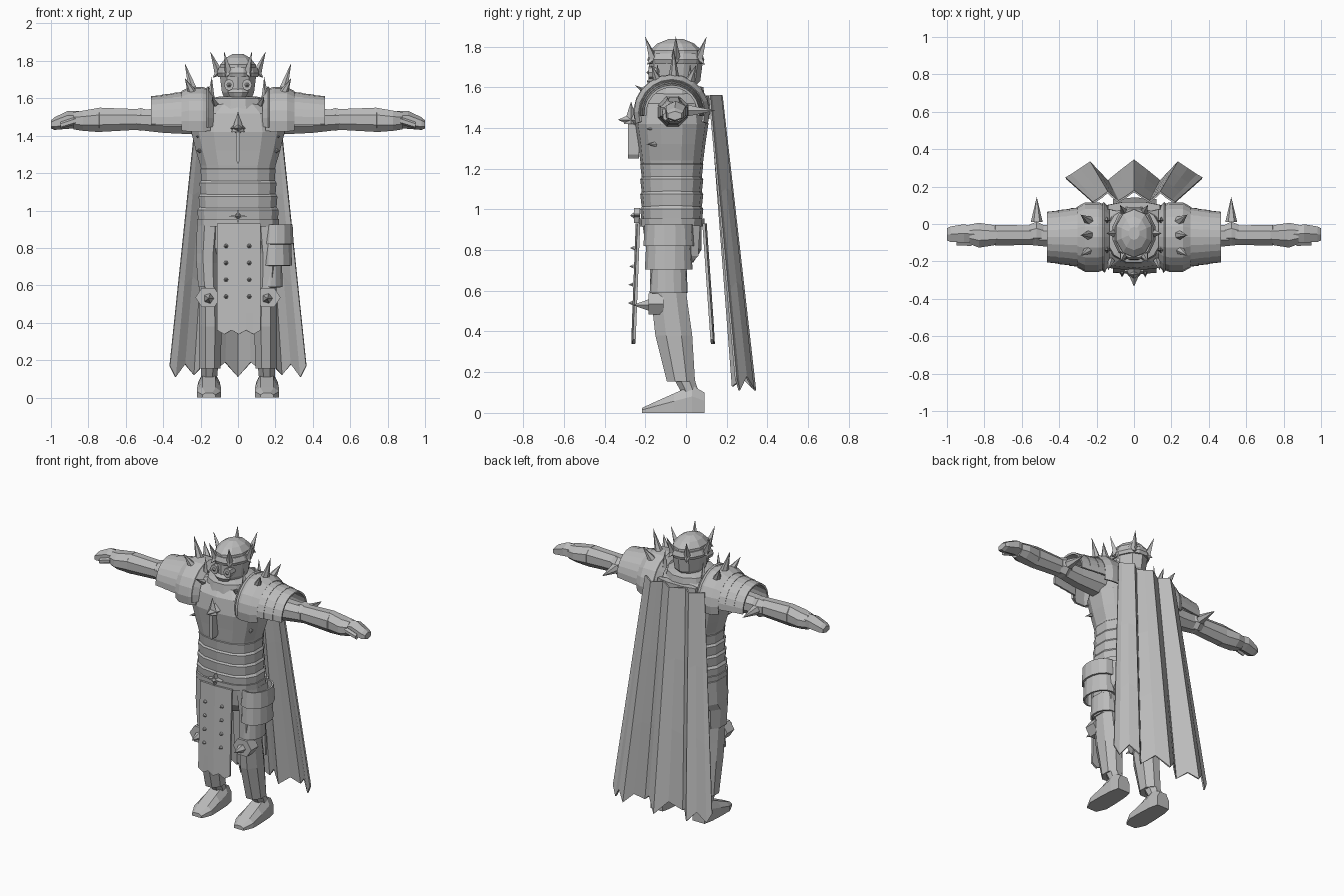
import bpy, bmesh, math
from mathutils import Vector

if "Cube" in bpy.data.objects:
    bpy.data.objects.remove(bpy.data.objects["Cube"])

grey = bpy.data.materials.new("plain_grey")
grey.diffuse_color = (0.5, 0.5, 0.5, 1)
grey.use_nodes = True
grey.node_tree.nodes["Principled BSDF"].inputs["Base Color"].default_value = grey.diffuse_color


def finish(name, bm, thick=0):
    bmesh.ops.recalc_face_normals(bm, faces=bm.faces)
    me = bpy.data.meshes.new(name)
    bm.to_mesh(me)
    bm.free()
    me.materials.append(grey)
    ob = bpy.data.objects.new(name, me)
    bpy.context.collection.objects.link(ob)
    if thick:
        m = ob.modifiers.new("thickness", "SOLIDIFY")
        m.thickness, m.offset = thick, 0
    return ob


def skin(name, rows, closed=True, thick=0):
    """Bridge rows of points; closed rows are capped."""
    bm = bmesh.new()
    vs = [[bm.verts.new(p) for p in r] for r in rows]
    n = len(vs[0])
    for a, b in zip(vs, vs[1:]):
        for i in range(n if closed else n - 1):
            j = (i + 1) % n
            bm.faces.new((a[i], a[j], b[j], b[i]))
    if closed:
        bm.faces.new(vs[0])
        bm.faces.new(vs[-1])
    return finish(name, bm, thick)


def column(name, rings, n=10, turn=0.5, power=1.0):
    """Vertical loft, rings are (z, cx, cy, rx, ry); power < 1 squares the section."""
    rows = []
    for z, cx, cy, rx, ry in rings:
        row = []
        for i in range(n):
            a = 2 * math.pi * (i + turn) / n
            c, s = math.cos(a), math.sin(a)
            row.append((cx + rx * math.copysign(abs(c) ** power, c),
                        cy + ry * math.copysign(abs(s) ** power, s), z))
        rows.append(row)
    return skin(name, rows)


def limb(name, rings, n=8):
    """Sideways loft, rings are (x, cy, cz, ry, rz)."""
    ang = [2 * math.pi * (i + 0.5) / n for i in range(n)]
    return skin(name, [[(x, cy + ry * math.cos(a), cz + rz * math.sin(a)) for a in ang]
                       for x, cy, cz, ry, rz in rings])


def shell(name, rings, low, n=12, cy=-0.07, cz=1.475):
    """Open arc plate over the shoulder, rings are (x, radius)."""
    a0, a1 = math.radians(-low), math.radians(180 + low)
    ang = [a0 + (a1 - a0) * i / n for i in range(n + 1)]
    return skin(name, [[(x, cy + r * math.cos(a), cz + r * math.sin(a)) for a in ang]
                       for x, r in rings], False, 0.012)


def spike(name, base, tip, r, n=5):
    base, tip = Vector(base), Vector(tip)
    d = tip - base
    q = d.to_track_quat('Z', 'Y')
    bm = bmesh.new()
    ring = [bm.verts.new(base + q @ Vector((r * math.cos(t), r * math.sin(t), 0)))
            for t in [2 * math.pi * i / n for i in range(n)]]
    top = bm.verts.new(tip)
    for i in range(n):
        bm.faces.new((ring[i], ring[(i + 1) % n], top))
    bm.faces.new(ring)
    return finish(name, bm)


def prism(name, pts, y0, y1):
    """Extrude an x-z outline along y."""
    return skin(name, [[(x, y, z) for x, z in pts] for y in (y0, y1)])


# Torso
column("breastplate", [(1.21, 0, -0.07, .20, .15), (1.24, 0, -0.07, .205, .155),
       (1.32, 0, -0.07, .23, .165), (1.42, 0, -0.07, .255, .18),
       (1.52, 0, -0.07, .23, .165), (1.57, 0, -0.06, .15, .14)], 14, 0.5, 0.8)
for i, w in enumerate((.222, .215, .21, .205)):
    z = 0.94 + 0.073 * i
    column("waist_band", [(z, 0, -.07, w - .005, .148), (z + .062, 0, -.07, w, .155),
                          (z + .08, 0, -.07, w - .012, .142)], 14, 0.5, 0.8)
column("belt", [(.915, 0, -.07, .222, .16), (.955, 0, -.07, .225, .162)], 14, 0.5, 0.8)
column("pelvis", [(.74, 0, -.06, .13, .1), (.8, 0, -.06, .2, .14), (.93, 0, -.07, .21, .15)], 12)
column("neck_collar", [(1.54, 0, -.06, .165, .16), (1.60, 0, -.06, .15, .15),
                       (1.61, 0, -.06, .10, .11)], 12)
star = [(r * math.sin(k * math.pi / 4), .97 + .75 * r * math.cos(k * math.pi / 4))
        for k, r in enumerate((.05, .014) * 4)]
prism("belt_star", star, -.255, -.225)
spike("belt_star_point", (0, -.25, .97), (0, -.275, .97), .02, 4)

# Chest ornament
spike("chest_arrow_upper", (0, -.27, 1.42), (0, -.27, 1.53), .035, 4)
spike("chest_arrow_point", (0, -.24, 1.44), (0, -.335, 1.44), .042, 4)
prism("chest_blade", [(-.012, 1.43), (.012, 1.43), (.012, 1.27), (0, 1.25), (-.012, 1.27)], -.285, -.23)

# Head, mask and crown
column("head", [(1.59, 0, -.06, .07, .09), (1.63, 0, -.055, .09, .125), (1.72, 0, -.05, .102, .132),
       (1.78, 0, -.05, .10, .128), (1.815, 0, -.05, .07, .09), (1.837, 0, -.05, .03, .035)], 10)
column("crown_band", [(1.715, 0, -.05, .11, .138), (1.735, 0, -.05, .118, .145),
                      (1.765, 0, -.05, .105, .135)], 12)
column("mask_jaw", [(1.6, 0, -.15, .04, .03), (1.63, 0, -.155, .06, .04), (1.65, 0, -.14, .05, .04)], 8)
for k in range(6):
    a = k * math.pi / 3
    c, s = math.cos(a), math.sin(a)
    spike("crown_spike", (.105 * c, -.05 + .13 * s, 1.742), (.148 * c, -.05 + .175 * s, 1.85), .022, 4)
    spike("crown_barb", (.108 * c, -.05 + .135 * s, 1.735), (.135 * c, -.05 + .165 * s, 1.71), .018, 4)

# Long front and back cloths, with a ragged hem
for name, y0, y1 in (("front_cloth", -.24, -.262), ("back_cloth", .095, .135)):
    rows = []
    for j in range(7):
        t = j / 6
        rows.append([(-.112 + .233 * i / 6, y0 + (y1 - y0) * t + .008 * abs(i - 3) / 3 * (1 if y0 < 0 else -1),
                      .93 - .57 * t - (.022 * (i % 2) if j == 6 else 0)) for i in range(7)])
    skin(name, rows, False, .014)
for x in (-.064, .06):
    for z in (.54, .63, .72, .81):
        y = -.249 - .022 * (.93 - z) / .57
        spike("cloth_rivet", (x, y, z), (x, y - .022, z), .012, 6)

# Cape: half of the fold columns as (x, y, bottom z, top y), mirrored
half = [(.365, .245, .17, .115), (.335, .262, .11, .125), (.285, .295, .18, .145), (.235, .33, .12, .17),
        (.19, .28, .17, .145), (.14, .23, .13, .12), (.07, .285, .19, .145)]
cols = [(-x, y, z, t) for x, y, z, t in half] + [(0, .34, .11, .175)] + half[::-1]
skin("cape", [[(x * (.6 + .4 * f), t + (y - t) * f, 1.56 + (z - 1.56) * f) for x, y, z, t in cols]
              for f in (0, .33, .66, 1)], False, .01)
column("cape_mount", [(1.5, 0, .09, .16, .03), (1.56, 0, .09, .15, .03)], 8)

for s, side in ((-1, "right"), (1, "left")):
    # Goggle eyes and chest rivets
    ring = [(s * .048 + .027 * math.cos(k * math.pi / 4), 1.672 + .031 * math.sin(k * math.pi / 4))
            for k in range(8)]
    prism(side + "_goggle", ring, -.185, -.13)
    spike(side + "_pupil", (s * .048, -.184, 1.672), (s * .048, -.196, 1.672), .014, 6)
    for z in (1.32, 1.395):
        spike(side + "_chest_rivet", (s * .2, -.15, z), (s * .225, -.195, z), .014, 6)

    # Shoulder plates and spikes
    shell(side + "_pauldron", [(s * .15, .165), (s * .19, .18), (s * .26, .18), (s * .30, .158)], 17)
    shell(side + "_pauldron_rim", [(s * .135, .15), (s * .165, .185)], 10)
    for i in range(3):
        shell(side + "_shoulder_band", [(s * (.28 + .06 * i), .155 - .009 * i),
                                        (s * (.345 + .06 * i), .148 - .009 * i)], 6)
    for a, length in ((-28, .10), (0, .15), (28, .10)):
        sy, cz = math.sin(math.radians(a)), math.cos(math.radians(a))
        spike(side + "_pauldron_spike", (s * .24, -.06 + .16 * sy, 1.475 + .165 * cz),
              (s * .285, -.06 + (.16 + length) * sy * .9, 1.475 + (.165 + length) * cz), .028, 6)
    for y in (-.14, .02):
        spike(side + "_collar_spike", (s * .145, y, 1.6), (s * .14, y, 1.715), .02, 4)
    spike(side + "_throat_spike", (s * .12, -.19, 1.57), (s * .14, -.25, 1.61), .018, 4)

    # Arm, gauntlet and hand
    limb(side + "_upper_arm", [(s * .12, -.065, 1.48, .085, .085), (s * .4, -.065, 1.48, .068, .07),
                               (s * .54, -.06, 1.485, .058, .058)])
    limb(side + "_elbow", [(s * .485, -.055, 1.487, .055, .055), (s * .52, -.05, 1.487, .068, .066),
                           (s * .56, -.055, 1.487, .055, .055)])
    limb(side + "_forearm", [(s * .54, -.06, 1.487, .056, .06), (s * .74, -.06, 1.485, .06, .07),
                             (s * .75, -.06, 1.485, .052, .058), (s * .86, -.06, 1.48, .05, .05)])
    limb(side + "_gauntlet_cuff", [(s * .73, -.06, 1.485, .055, .072), (s * .83, -.06, 1.48, .072, .058),
                                   (s * .88, -.055, 1.48, .055, .05)])
    limb(side + "_hand", [(s * .85, -.055, 1.485, .048, .046), (s * .91, -.05, 1.485, .056, .048),
                          (s * .98, -.055, 1.465, .048, .034), (s * 1.0, -.055, 1.46, .038, .022)], 6)
    limb(side + "_thumb", [(s * .87, -.1, 1.48, .02, .02), (s * .95, -.1, 1.455, .016, .018)], 6)
    spike(side + "_elbow_spike", (s * .52, .01, 1.485), (s * .52, .145, 1.485), .032, 6)

    # Leg, knee guard and boot
    column(side + "_thigh", [(.59, s * .155, -.09, .062, .09), (.72, s * .16, -.085, .068, .1),
           (.77, s * .16, -.06, .07, .13), (.92, s * .15, -.06, .075, .14)], 8)
    column(side + "_shin", [(.155, s * .15, -.025, .062, .075), (.38, s * .148, -.06, .066, .098),
           (.5, s * .15, -.075, .062, .096), (.61, s * .152, -.085, .058, .09)], 8)
    knee = [(s * .16 + .068 * math.cos(k * math.pi / 3), .535 + .06 * math.sin(k * math.pi / 3)) for k in range(6)]
    prism(side + "_knee_guard", knee, -.185, -.11)
    spike(side + "_knee_spike", (s * .157, -.18, .53), (s * .157, -.265, .53), .03, 5)
    # Boot sections as (y, half width, top height)
    rows = []
    for y, w, h in ((.09, .045, .1), (.03, .058, .135), (-.06, .063, .095), (-.15, .064, .055), (-.215, .035, .025)):
        cx = s * .155
        rows.append([(cx - w, y, 0), (cx + w, y, 0), (cx + w, y, h * .6), (cx + w * .55, y, h),
                     (cx - w * .55, y, h), (cx - w, y, h * .6)])
    skin(side + "_boot", rows)
    column(side + "_ankle", [(.09, s * .155, .025, .045, .045), (.17, s * .152, -.01, .05, .055)], 8)

# Hip guard worn on the left only
for z0, z1, rx, ry, cx in ((.82, .925, .085, .115, .205), (.705, .83, .082, .108, .2), (.59, .715, .062, .085, .17)):
    ang = [math.radians(-140 + 260 * i / 10) for i in range(11)]
    skin("hip_guard", [[(cx + k * rx * math.cos(a), -.085 + k * ry * math.sin(a), z) for a in ang]
                       for z, k in ((z1, .97), (z0, 1.03))], False, .012)
